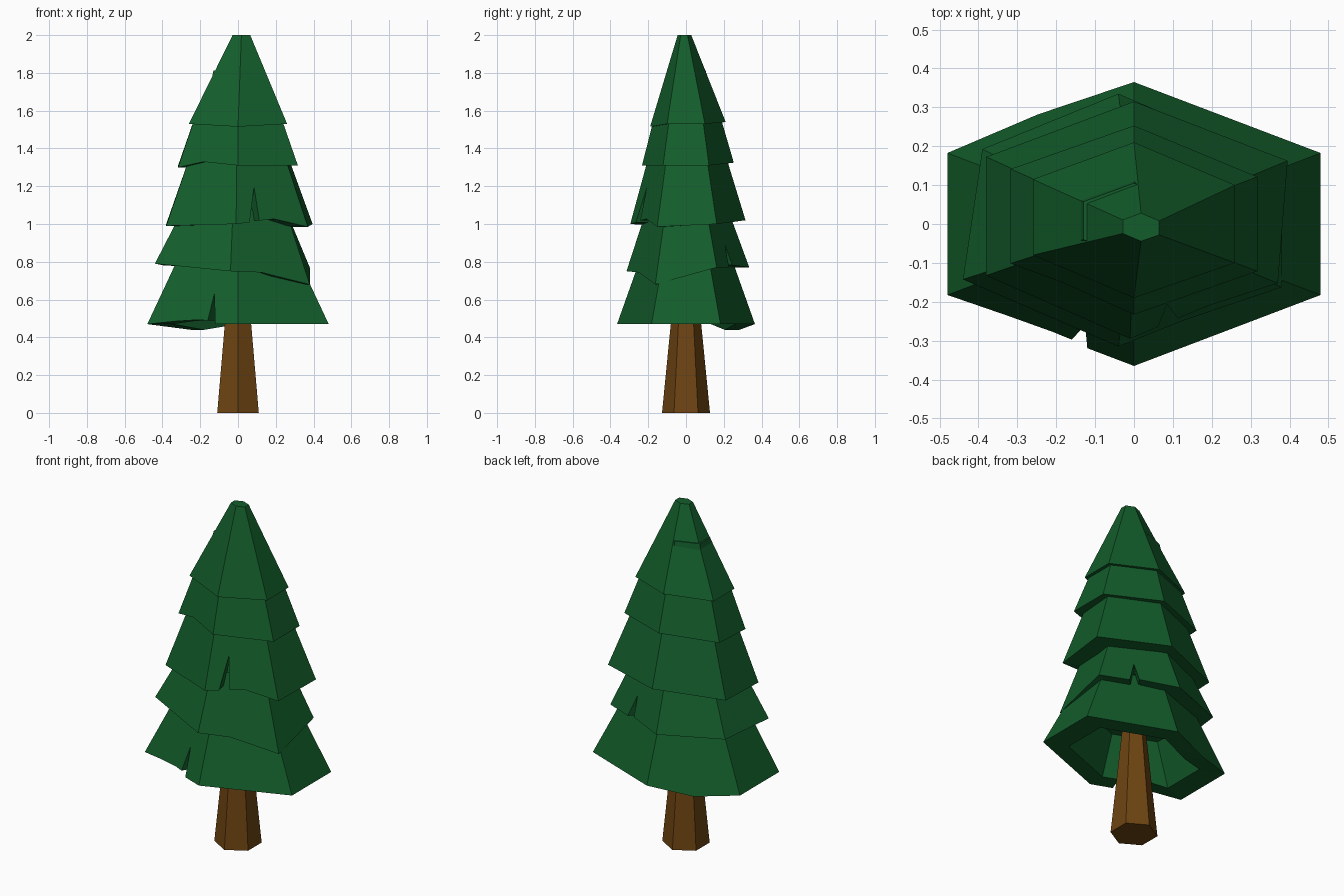
import bpy
import bmesh
from mathutils import Vector

cube = bpy.data.objects.get("Cube")
if cube:
    bpy.data.objects.remove(cube, do_unlink=True)


def make_material(name, colour):
    mat = bpy.data.materials.new(name)
    mat.use_nodes = True
    mat.diffuse_color = colour
    mat.node_tree.nodes["Principled BSDF"].inputs["Base Color"].default_value = colour
    return mat


NEEDLES = make_material("pine green", (0.0065, 0.11, 0.024, 1))
BARK = make_material("bark brown", (0.155, 0.058, 0.006, 1))

# Hexagon corners, from the front point counterclockwise
FRONT, FRONT_LEFT, BACK_LEFT, BACK, BACK_RIGHT, FRONT_RIGHT = range(6)
HEXAGON = [(0, -1), (1, -0.5), (1, 0.5), (0, 1), (-1, 0.5), (-1, -0.5)]


def finish(name, bm, material):
    bmesh.ops.recalc_face_normals(bm, faces=bm.faces)
    mesh = bpy.data.meshes.new(name)
    bm.to_mesh(mesh)
    bm.free()
    mesh.materials.append(material)
    obj = bpy.data.objects.new(name, mesh)
    bpy.context.collection.objects.link(obj)
    return obj


def shell_wall(bm, rim, top, cuts, stretch):
    """Six sloped sides and a cap; cuts shape the lower edge of a side.
    Returns the lower edge loop."""
    top_verts = [bm.verts.new(p) for p in top]
    corners = [bm.verts.new(p) for p in rim]
    loop = []
    for i in range(6):
        j = (i + 1) % 6
        edge = [corners[i]]
        for t, h in cuts.get(i, ()):
            low, high = rim[i].lerp(rim[j], t), top[i].lerp(top[j], t)
            edge.append(bm.verts.new(low.lerp(high, h * stretch)))
        bm.faces.new(edge + [corners[j], top_verts[j], top_verts[i]])
        loop += edge
    bm.faces.new(top_verts)
    return loop


def branch_tier(name, width, depth, rim_z, top_z, taper, nudges={}, cuts={}, lean=(0, 0)):
    """Hollow six-sided skirt of branches with a thick lower rim."""
    rim = [Vector((x * width, y * depth, rim_z)) + Vector(nudges.get(i, (0, 0, 0)))
           for i, (x, y) in enumerate(HEXAGON)]
    top = [Vector((p.x * taper + lean[0], p.y * taper + lean[1], top_z)) for p in rim]
    ceiling = 0.6
    inner_rim = [Vector((p.x * 0.72, p.y * 0.72, p.z)) for p in rim]
    inner_top = [Vector((p.x * 0.5, p.y * 0.5, rim_z + (top_z - rim_z) * ceiling)) for p in rim]
    bm = bmesh.new()
    outer = shell_wall(bm, rim, top, cuts, 1)
    inner = shell_wall(bm, inner_rim, inner_top, cuts, 1 / ceiling)
    for i in range(len(outer)):
        bm.faces.new((outer[i - 1], outer[i], inner[i], inner[i - 1]))
    return finish(name, bm, NEEDLES)


# Trunk
bm = bmesh.new()
rings = [[bm.verts.new((x * r * 0.866, y * r, z)) for x, y in HEXAGON]
         for r, z in ((0.127, 0), (0.053, 0.75))]
for i in range(6):
    bm.faces.new((rings[0][i - 1], rings[0][i], rings[1][i], rings[1][i - 1]))
for ring in rings:
    bm.faces.new(ring)
finish("trunk", bm, BARK)

# Branch tiers, bottom to top, with their torn notches and drooping corners
branch_tier("bottom_branches", 0.48, 0.365, 0.47, 0.85, 0.63,
            cuts={FRONT_RIGHT: [(0.3, 0.04), (0.55, 0.06), (0.66, 0.05), (0.69, 0.42), (0.75, 0)],
                  BACK: [(0.5, -0.08)]})
branch_tier("lower_branches", 0.38, 0.325, 0.77, 1.08, 0.66,
            nudges={FRONT: (-0.04, 0.01, -0.02), FRONT_LEFT: (0, 0, -0.09),
                    BACK: (-0.04, 0.01, 0), BACK_RIGHT: (-0.01, 0.03, 0.01),
                    FRONT_RIGHT: (-0.06, 0.02, 0.02)},
            cuts={FRONT: [(0.4, 0.06)],
                  BACK_LEFT: [(0.38, 0), (0.43, 0.4), (0.5, 0.04)]})
branch_tier("middle_branches", 0.38, 0.305, 1, 1.38, 0.65,
            nudges={FRONT: (-0.01, 0.01, 0), FRONT_LEFT: (-0.01, 0, -0.015),
                    BACK_LEFT: (0.015, 0.01, 0), BACK: (0, 0.01, 0.02),
                    BACK_RIGHT: (0, 0.02, 0), FRONT_RIGHT: (0, 0.02, -0.01)},
            cuts={FRONT: [(0.19, 0.03), (0.3, 0.52), (0.33, 0.06), (0.55, 0.09)]})
branch_tier("upper_branches", 0.317, 0.243, 1.31, 1.62, 0.66,
            nudges={FRONT: (0, 0.01, 0), BACK: (0, 0.01, 0.015),
                    BACK_RIGHT: (0, 0.02, 0), FRONT_RIGHT: (0, 0.02, -0.01)},
            cuts={FRONT_RIGHT: [(0.4, 0.08)]})
branch_tier("top_branches", 0.26, 0.2, 1.53, 2, 0.18,
            nudges={FRONT: (0, 0.01, -0.015), BACK: (0, 0.01, 0.01),
                    BACK_RIGHT: (0, 0.015, 0), FRONT_RIGHT: (0, 0.02, 0)},
            lean=(0.018, -0.01))
